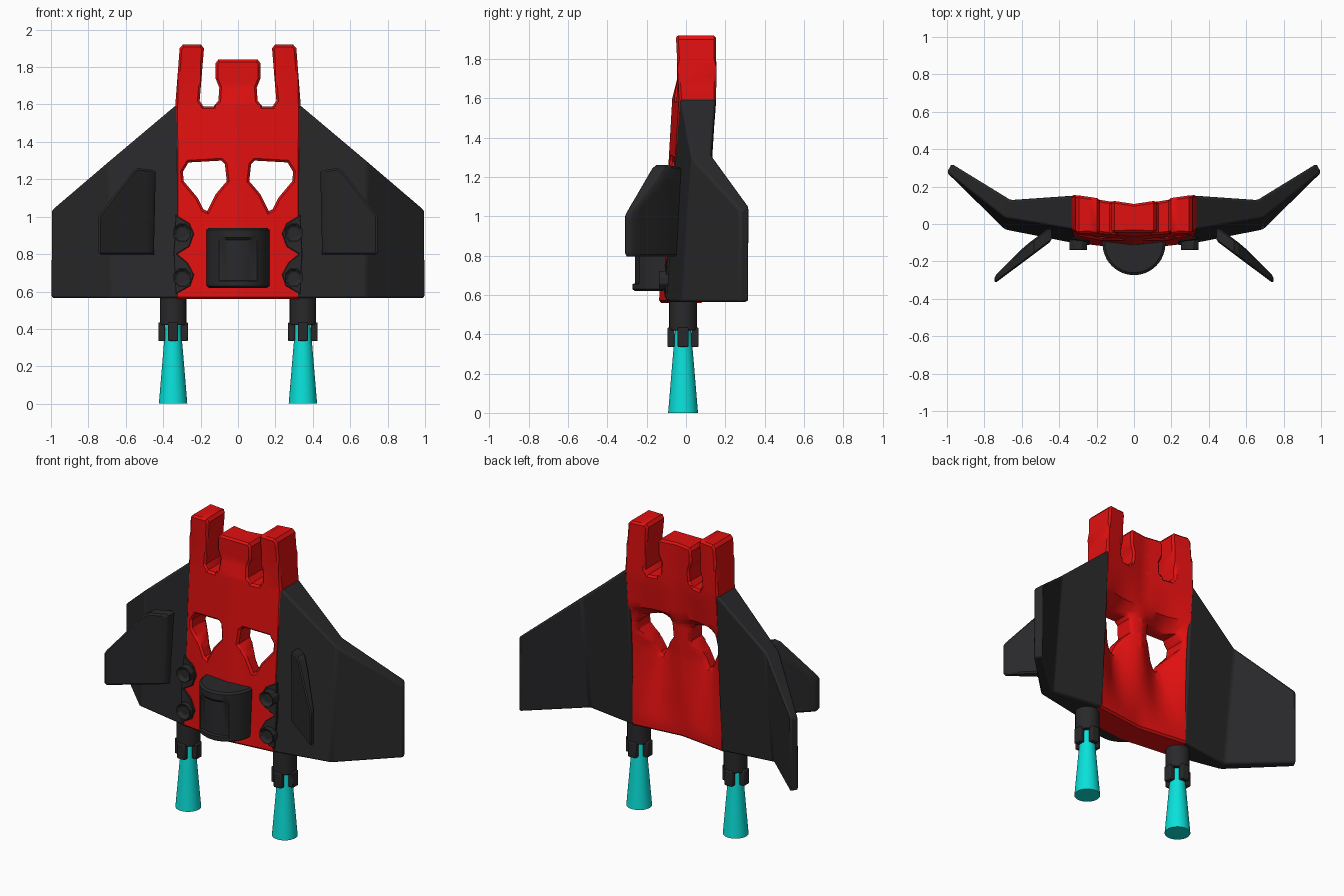
import bpy, bmesh, math
from mathutils import Vector, Matrix

if "Cube" in bpy.data.objects:
    bpy.data.objects.remove(bpy.data.objects["Cube"])


def material(name, color):
    m = bpy.data.materials.new(name)
    m.diffuse_color = (*color, 1)
    m.use_nodes = True
    m.node_tree.nodes["Principled BSDF"].inputs["Base Color"].default_value = m.diffuse_color
    return m


RED = material("red", (0.75, 0.005, 0.005))
BLACK = material("black", (0.022, 0.022, 0.024))
CYAN = material("cyan", (0.003, 0.75, 0.70))


def finish(name, bm, mat, bevel=0, mirror=False, angle=30):
    bmesh.ops.recalc_face_normals(bm, faces=bm.faces)
    me = bpy.data.meshes.new(name)
    bm.to_mesh(me)
    bm.free()
    ob = bpy.data.objects.new(name, me)
    bpy.context.collection.objects.link(ob)
    me.materials.append(mat)
    bpy.ops.object.select_all(action='DESELECT')
    ob.select_set(True)
    bpy.context.view_layer.objects.active = ob
    bpy.ops.object.shade_smooth_by_angle(angle=math.radians(angle))
    if bevel:
        b = ob.modifiers.new("bevel", 'BEVEL')
        b.width, b.segments, b.limit_method = bevel, 2, 'ANGLE'
    if mirror:
        ob.modifiers.new("mirror", 'MIRROR')
    return ob


def interp(pts, t):
    """Piecewise linear lookup through (t, value) pairs."""
    if t <= pts[0][0]:
        return pts[0][1]
    for (a, u), (b, v) in zip(pts, pts[1:]):
        if t <= b:
            return u + (v - u) * (t - a) / (b - a)
    return pts[-1][1]


def plate(name, loops, front, back, mat, chamfer, step, mirror=False):
    """Filled x-z outline (later loops are holes) bent to front/back y surfaces."""
    bm = bmesh.new()
    for loop in loops:
        vs = [bm.verts.new((x, 0, z)) for x, z in loop]
        for a, b in zip(vs, vs[1:] + vs[:1]):
            bm.edges.new((a, b))
    bmesh.ops.triangle_fill(bm, edges=bm.edges[:], use_beauty=True, normal=(0, -1, 0))
    bmesh.ops.inset_region(bm, faces=bm.faces[:], thickness=chamfer,
                           use_boundary=True, use_even_offset=True)
    for axis in (Vector((1, 0, 0)), Vector((0, 0, 1))):
        for i in range(int(-1 / step), int(2 / step)):
            bmesh.ops.bisect_plane(bm, geom=bm.verts[:] + bm.edges[:] + bm.faces[:],
                                   plane_co=axis * i * step, plane_no=axis)
    rim = {v for v in bm.verts if v.is_boundary}
    rim_keys = {(round(v.co.x, 5), round(v.co.z, 5)) for v in rim}
    fronts = bm.verts[:]
    ext = bmesh.ops.extrude_face_region(bm, geom=bm.faces[:])
    backs = [g for g in ext['geom'] if isinstance(g, bmesh.types.BMVert)]
    for verts, fn, s in ((fronts, front, 1), (backs, back, -1)):
        for v in verts:
            on_rim = (round(v.co.x, 5), round(v.co.z, 5)) in rim_keys
            v.co.y = fn(v.co.x, v.co.z) + (s * chamfer if on_rim else 0)
    return finish(name, bm, mat, mirror=mirror)


# Body: forked hull plate with two openings and hollows behind them
def hull_front(x, z):
    t = min(abs(x) / 0.33, 1)
    mid = interp([(0.56, -0.138), (1.25, -0.09), (1.6, -0.07), (1.7, -0.045)], z)
    side = interp([(0.56, -0.10), (1.6, -0.035), (1.92, -0.052)], z)
    return mid + (side - mid) * t


def hull_back(x, z):
    t = min(abs(x) / 0.33, 1)
    mid = interp([(0.56, 0.05), (1.6, 0.10), (1.92, 0.11)], z)
    side = interp([(0.56, 0.09), (1.6, 0.155), (1.92, 0.158)], z)
    hollow = interp([(0.62, 0), (1.08, 0.11), (1.30, 0.11), (1.36, 0.02), (1.55, 0)], z)
    return mid + (side - mid) * t - hollow * math.exp(-((abs(x) - 0.17) / 0.11) ** 2)


half = [(0.105, 1.84), (0.12, 1.82), (0.12, 1.74), (0.10, 1.69), (0.105, 1.62),
        (0.13, 1.59), (0.185, 1.59), (0.205, 1.62), (0.182, 1.90), (0.197, 1.92),
        (0.295, 1.92), (0.312, 1.90), (0.335, 1.6), (0.33, 0.56)]
flip = lambda pts: [(-x, z) for x, z in reversed(pts)]
hole = [(0.09, 1.30), (0.265, 1.29), (0.295, 1.24), (0.29, 1.19), (0.215, 1.10),
        (0.185, 1.04), (0.165, 1.03), (0.12, 1.12), (0.06, 1.19), (0.07, 1.28)]
plate("hull", [half + flip(half), hole, flip(hole)], hull_front, hull_back, RED, 0.012, 0.04)

# Toothed plates where the wings meet the hull
teeth = [(0.335, 1.01), (0.26, 0.965), (0.235, 0.91), (0.26, 0.84), (0.325, 0.80),
         (0.27, 0.755), (0.235, 0.69), (0.255, 0.63), (0.335, 0.585), (0.345, 0.80)]
plate("toothed_plate", [teeth], lambda x, z: hull_front(x, z) - 0.01,
      lambda x, z: hull_front(x, z) + 0.03, BLACK, 0.004, 0.1, True)

# Side fins sweeping forward from the wings
fin = [(0.44, 1.24), (0.46, 1.25), (0.535, 1.26), (0.56, 1.245), (0.735, 1.02),
       (0.745, 1.0), (0.745, 0.81), (0.735, 0.795), (0.45, 0.795)]
path = [(0.44, -0.05), (0.58, -0.155), (0.745, -0.298)]
thick = [(0.44, 0.04), (0.58, 0.04), (0.745, 0.02)]
plate("side_fin", [fin], lambda x, z: interp(path, x) - interp(thick, x),
      lambda x, z: interp(path, x) + interp(thick, x), BLACK, 0.01, 0.07, True)

# Wings: lofted through root, bend and tip sections
bm = bmesh.new()
sections = [
    [(0.315, -0.032, 1.61), (0.315, 0.153, 1.61), (0.315, 0.09, 0.565), (0.315, -0.104, 0.565)],
    [(0.69, 0.03, 1.295), (0.66, 0.13, 1.315), (0.66, 0.04, 0.565), (0.69, -0.03, 0.565)],
    [(1.0, 0.275, 1.03), (0.975, 0.322, 1.05), (0.975, 0.322, 0.565), (1.0, 0.275, 0.565)]]
rings = [[bm.verts.new(p) for p in s] for s in sections]
for a, b in zip(rings, rings[1:]):
    for i in range(4):
        bm.faces.new((a[i], a[(i + 1) % 4], b[(i + 1) % 4], b[i]))
bm.faces.new(rings[0])
bm.faces.new(rings[-1])
finish("wing", bm, BLACK, 0.012, True)

# Rounded nose housing with a recessed panel
bm = bmesh.new()
n, rings = 24, []
for z, r, dip in [(0.62, 0.155, 0), (0.63, 0.168, 0), (0.655, 0.168, 0), (0.66, 0.168, 0.014),
                  (0.875, 0.168, 0.014), (0.89, 0.168, 0), (0.93, 0.168, 0), (0.94, 0.155, 0)]:
    ring = []
    for i in range(n + 1):
        a = math.pi * i / n
        q = r - (dip if abs(math.cos(a)) < 0.6 else 0)
        ring.append(bm.verts.new((q * math.cos(a), -0.105 - q * math.sin(a), z)))
    ring += [bm.verts.new((-r, -0.06, z)), bm.verts.new((r, -0.06, z))]
    rings.append(ring)
for a, b in zip(rings, rings[1:]):
    for i in range(len(a)):
        j = (i + 1) % len(a)
        bm.faces.new((a[i], a[j], b[j], b[i]))
bm.faces.new(rings[0])
bm.faces.new(rings[-1])
finish("nose_housing", bm, BLACK)


def cone(bm, r1, r2, length, matrix, seg):
    return bmesh.ops.create_cone(bm, cap_ends=True, segments=seg, radius1=r1, radius2=r2,
                                 depth=length, matrix=matrix)


# Bolts with sunken centres
for label, z in (("upper", 0.915), ("lower", 0.675)):
    bm = bmesh.new()
    cone(bm, 0.052, 0.052, 0.07, Matrix.Translation((0.298, -0.105, z))
         @ Matrix.Rotation(math.pi / 2, 4, 'X') @ Matrix.Rotation(math.pi / 8, 4, 'Z'), 8)
    bm.normal_update()
    cap = [f for f in bm.faces if f.normal.y < -0.9]
    bmesh.ops.inset_region(bm, faces=cap, thickness=0.02)
    bmesh.ops.translate(bm, verts=cap[0].verts[:], vec=(0, 0.02, 0))
    finish(label + "_bolt", bm, BLACK, 0.004, True)

# Engines: barrel with four claws round the nozzle
EX, EY = 0.347, -0.015
bm = bmesh.new()
cone(bm, 0.071, 0.071, 0.19, Matrix.Translation((EX, EY, 0.515)), 24)
finish("engine_barrel", bm, BLACK, 0.006, True)
bm = bmesh.new()
for k in range(4):
    m = (Matrix.Translation((EX, EY, 0.385)) @ Matrix.Rotation(k * math.pi / 2, 4, 'Z')
         @ Matrix.Translation((0.061, 0, 0)) @ Matrix.Diagonal((0.036, 0.055, 0.10, 1)))
    bmesh.ops.create_cube(bm, size=1, matrix=m)
finish("engine_claws", bm, BLACK, 0.006, True)

# Exhaust flames
bm = bmesh.new()
cone(bm, 0.076, 0.04, 0.43, Matrix.Translation((EX, EY, 0.215)), 32)
finish("flame", bm, CYAN, 0, True)
